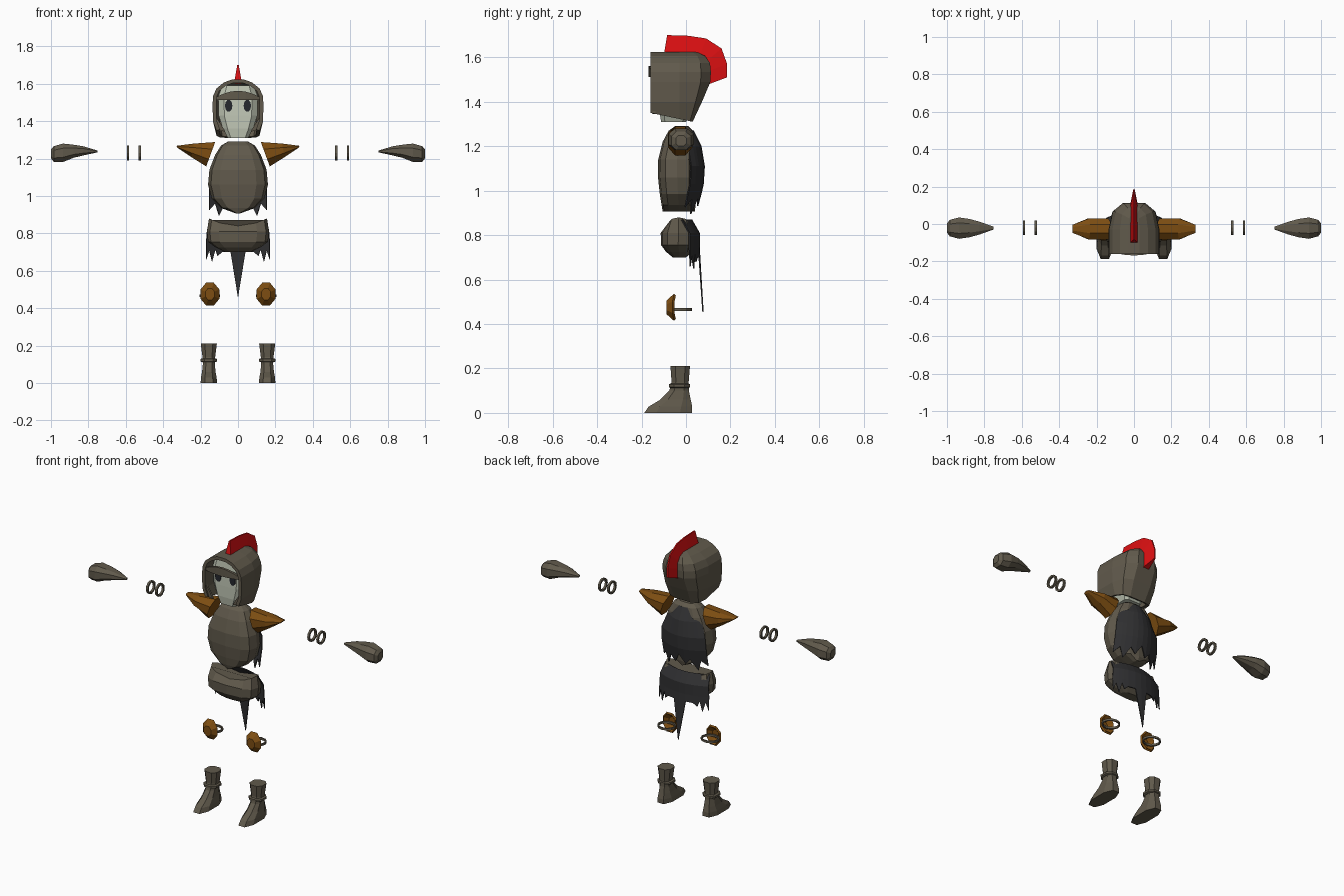
import bpy, bmesh, math
from mathutils import Vector

if "Cube" in bpy.data.objects:
    bpy.data.objects.remove(bpy.data.objects["Cube"])


def material(name, rgb):
    m = bpy.data.materials.new(name)
    m.diffuse_color = (*rgb, 1)
    m.use_nodes = True
    m.node_tree.nodes["Principled BSDF"].inputs["Base Color"].default_value = m.diffuse_color
    return m


STEEL = material("grey_brown_steel", (0.119, 0.102, 0.072))
BROWN = material("brown_leather", (0.205, 0.075, 0.006))
RED = material("red_crest", (0.72, 0.005, 0.006))
DARK = material("charcoal_cloth", (0.030, 0.030, 0.032))
PALE = material("pale_face", (0.55, 0.59, 0.48))
EYE = material("eye_dark", (0.018, 0.020, 0.026))


def loft(name, rings, mat, caps=(True, True), closed=True, loop=False, thick=0):
    """Skin a list of equal-length point rings."""
    bm = bmesh.new()
    vs = [[bm.verts.new(p) for p in r] for r in rings]
    n = len(rings[0])
    pairs = list(zip(vs, vs[1:])) + ([(vs[-1], vs[0])] if loop else [])
    for a, b in pairs:
        for i in range(n if closed else n - 1):
            j = (i + 1) % n
            bm.faces.new((a[i], a[j], b[j], b[i]))
    if caps[0]:
        bm.faces.new(vs[0])
    if caps[1]:
        bm.faces.new(vs[-1])
    bmesh.ops.recalc_face_normals(bm, faces=bm.faces)
    me = bpy.data.meshes.new(name)
    bm.to_mesh(me)
    bm.free()
    ob = bpy.data.objects.new(name, me)
    bpy.context.collection.objects.link(ob)
    me.materials.append(mat)
    if thick:
        mod = ob.modifiers.new("thickness", 'SOLIDIFY')
        mod.thickness, mod.offset = thick, -1
    return ob


def unit(n, p=1.0, off=0.0):
    """Squared-off circle points, scaled to fill -1..1."""
    pts = []
    for i in range(n):
        a = 2 * math.pi * (i + off) / n
        c, s = math.cos(a), math.sin(a)
        pts.append((math.copysign(abs(c) ** p, c), math.copysign(abs(s) ** p, s)))
    m = max(c for c, s in pts)
    return [(c / m, s / m) for c, s in pts]


def zring(z, cx, hw, y0, y1, shape):
    return [Vector((cx + hw * c, (y0 + y1) / 2 + (y1 - y0) / 2 * s, z)) for c, s in shape]


def plate(name, pts, y, mat, depth=0.006):
    """Flat plate in the xz plane, front at y."""
    loft(name, [[(x, y + d, z) for x, z in pts] for d in (0, depth)], mat)


def hoop(name, centre, axis, r1, r2, width, depth, mat):
    """Flat band around an axis."""
    c = Vector(centre)
    rings = []
    for a, b in unit(12):
        ring = []
        for k, h in ((0, -1), (1, -1), (1, 1), (0, 1)):
            u, v, w = a * (r1 - width * k), b * (r2 - width * k), h * depth / 2
            ring.append(c + Vector((u, v, w) if axis == 'z' else (w, u, v)))
        rings.append(ring)
    loft(name, rings, mat, (False, False), loop=True)


OCT = unit(8, 0.8, 0.5)
BOX = unit(8, 0.4, 0.5)
DODEC = unit(12, 0.7)

# Head
loft("head", [zring(z, 0, w, y0, y1, BOX) for z, w, y0, y1 in (
    (1.31, 0.055, -0.112, 0.0), (1.36, 0.08, -0.12, 0.03), (1.43, 0.104, -0.122, 0.06),
    (1.53, 0.106, -0.122, 0.075), (1.59, 0.085, -0.118, 0.05))], PALE)

# Helmet: horseshoe rings, open at the front
rings = []
for z, w, back in ((1.31, 0.115, 0.03), (1.40, 0.134, 0.072), (1.49, 0.136, 0.11), (1.535, 0.133, 0.112),
                   (1.575, 0.115, 0.108), (1.607, 0.075, 0.085), (1.623, 0.03, 0.05)):
    half = [(w, -0.16), (w, -0.03), (w * 0.85, back * 0.6), (w * 0.45, back)]
    pts = half + [(-x, y) for x, y in reversed(half)]
    rings.append([(x, y, z + (0.04 * (0.03 - y) / 0.19 if z < 1.32 else 0)) for x, y in pts])
loft("helmet", rings, STEEL, (False, True), closed=False, thick=0.02)

# Visor brow, slightly bowed forward
brow = []
for i in range(7):
    t = i / 3 - 1
    y, top = -0.168 + 0.018 * t * t, 1.562 - 0.035 * t * t
    brow.append([(0.118 * t, y + d, z) for d, z in ((0, 1.512), (0.015, 1.512), (0.015, top), (0, top))])
loft("visor_brow", brow, STEEL)

# Crest: wedge section, thin along the outside
inner = [(-0.10, 1.61), (0.0, 1.61), (0.06, 1.60), (0.09, 1.58), (0.105, 1.54), (0.105, 1.48)]
outer = [(-0.085, 1.70), (0.01, 1.697), (0.09, 1.685), (0.16, 1.64), (0.185, 1.57), (0.185, 1.51)]
loft("crest", [[(-0.02, *a), (0.02, *a), (0.004, *b), (-0.004, *b)] for a, b in zip(inner, outer)], RED)

# Breastplate
loft("breastplate", [zring(z, 0, w, y0, y1, DODEC) for z, w, y0, y1 in (
    (0.907, 0.012, -0.105, 0.04), (0.935, 0.09, -0.11, 0.043), (0.985, 0.14, -0.118, 0.045),
    (1.06, 0.16, -0.126, 0.047), (1.14, 0.153, -0.125, 0.045), (1.22, 0.122, -0.105, 0.042),
    (1.27, 0.09, -0.078, 0.03), (1.29, 0.055, -0.05, 0.01))], STEEL)

# Hip armour, top edge saddle shaped
hips = [zring(z, 0, w, y0, y1, DODEC) for z, w, y0, y1 in (
    (0.70, 0.07, -0.06, 0.0), (0.725, 0.12, -0.09, 0.03), (0.755, 0.16, -0.112, 0.042),
    (0.81, 0.166, -0.114, 0.045), (0.88, 0.155, -0.085, 0.02))]
for p in hips[-1]:
    p.z -= 0.04 * (1 - (p.x / 0.155) ** 2)
loft("hip_armour", hips, STEEL)


# Torn cloth at the back
def cloth(name, half, rows, slope, bow):
    cols = [(-x, z) for x, z in reversed(half)] + half[1:]
    wide = half[-1][0]
    grid = [[(x * s, y - bow * (x / wide) ** 2, z) for x, _ in cols] for z, y, s in rows]
    z0, y0, s0 = rows[-1]
    grid.append([(x * s0, y0 + slope * (z0 - z) - bow * (x / wide) ** 2, z) for x, z in cols])
    loft(name, grid, DARK, (False, False), closed=False, thick=0.006)


cloth("upper_cape", [(0, 0.99), (0.035, 0.93), (0.065, 0.965), (0.10, 0.895), (0.12, 0.96), (0.15, 0.925)],
      [(1.27, 0.035, 0.55), (1.2, 0.07, 0.78), (1.11, 0.085, 1), (1.03, 0.08, 1.03)], -0.22, 0.06)
cloth("lower_cape", [(0, 0.455), (0.04, 0.70), (0.085, 0.70), (0.11, 0.68), (0.122, 0.715), (0.14, 0.65),
                     (0.155, 0.71), (0.172, 0.66)],
      [(0.87, 0.028, 0.9), (0.81, 0.062, 0.97), (0.745, 0.062, 1)], 0.06, 0.045)

for side, s in (("right", -1), ("left", 1)):
    # Eyes and cheek guards
    plate(side + "_eye", [(s * 0.05 + 0.02 * a, 1.482 + 0.033 * b) for a, b in unit(10)], -0.127, EYE)
    plate(side + "_cheek_guard", [(s * x, z) for x, z in ((0.068, 1.345), (0.118, 1.35), (0.122, 1.43),
                                                        (0.095, 1.39))], -0.15, STEEL, 0.012)

    # Shoulder spike: slanted base narrowing to an outer tip
    rings = []
    for xt, xb, zt, zb, hy in ((0.122, 0.17, 1.288, 1.158, 0.056), (0.235, 0.25, 1.28, 1.208, 0.056),
                               (0.33, 0.322, 1.268, 1.256, 0.022)):
        rings.append([(s * (xb + (xt - xb) * (b + 1) / 2), -0.026 + hy * a, zb + (zt - zb) * (b + 1) / 2)
                      for a, b in unit(8, 1, 0.5)])
    loft(side + "_shoulder_spike", rings, BROWN)

    # Arm bands
    for i, x in enumerate((0.526, 0.588)):
        hoop(f"{side}_arm_band_{i + 1}", (s * x, -0.02, 1.23), 'x', 0.04, 0.04, 0.011, 0.013, STEEL)

    # Gauntlet
    loft(side + "_gauntlet", [[(s * x, -0.022 + hy * a, zc + hz * b) for a, b in OCT] for x, zc, hz, hy in (
        (0.752, 1.238, 0.005, 0.008), (0.825, 1.241, 0.024, 0.034), (0.88, 1.239, 0.035, 0.049),
        (0.935, 1.231, 0.049, 0.057), (0.985, 1.224, 0.042, 0.044), (1.0, 1.225, 0.024, 0.024))], STEEL)

    # Knee cap and its strap
    knee = [[(s * 0.15 + 0.05 * k * a, y + dy * abs(b), 0.475 + 0.061 * k * b) for a, b in unit(8, 1, 0.5)]
            for k, y, dy in ((1, -0.066, 0.012), (0.5, -0.088, 0.0))]
    loft(side + "_knee_cap", knee, BROWN, (False, True), thick=0.012)
    hoop(side + "_knee_strap", (s * 0.15, -0.024, 0.466), 'z', 0.055, 0.05, 0.008, 0.013, STEEL)

    # Boot and ankle band
    loft(side + "_boot", [zring(z, s * 0.156, w, y0, y1, OCT) for z, w, y0, y1 in (
        (0.0, 0.044, -0.188, 0.028), (0.028, 0.042, -0.168, 0.028), (0.06, 0.036, -0.115, 0.021),
        (0.10, 0.032, -0.075, 0.013), (0.14, 0.034, -0.065, 0.012), (0.21, 0.043, -0.07, 0.018))], STEEL)
    loft(side + "_ankle_band", [zring(z, s * 0.156, w, -0.03 - w * 1.05, -0.022 + w * 0.9, OCT)
                                for z, w in ((0.112, 0.038), (0.116, 0.045), (0.128, 0.045), (0.132, 0.038))], STEEL)
